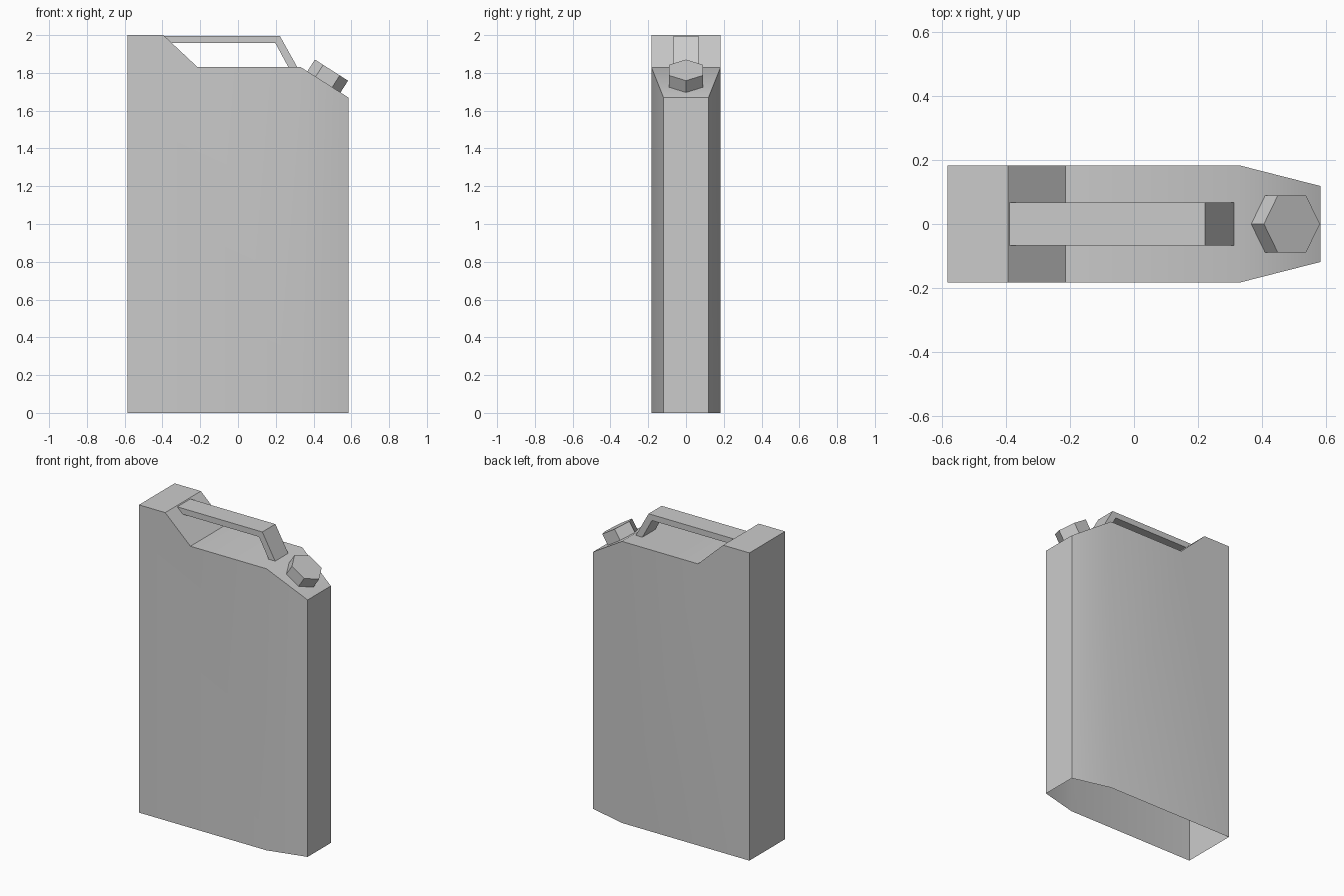
import bpy, bmesh, math
from mathutils import Matrix, Vector

cube = bpy.data.objects.get("Cube")
if cube:
    bpy.data.objects.remove(cube, do_unlink=True)

grey = bpy.data.materials.new("plain grey")
grey.use_nodes = True
colour = (0.6, 0.6, 0.6, 1)
grey.diffuse_color = colour
grey.node_tree.nodes["Principled BSDF"].inputs["Base Color"].default_value = colour


def finish(name, bm):
    """Turn a bmesh into a grey object, smooth over shallow bends only."""
    bmesh.ops.recalc_face_normals(bm, faces=bm.faces)
    mesh = bpy.data.meshes.new(name)
    bm.to_mesh(mesh)
    bm.free()
    mesh.materials.append(grey)
    obj = bpy.data.objects.new(name, mesh)
    bpy.context.collection.objects.link(obj)
    bpy.ops.object.select_all(action='DESELECT')
    bpy.context.view_layer.objects.active = obj
    obj.select_set(True)
    bpy.ops.object.shade_smooth_by_angle(angle=math.radians(40))
    return obj


def slab(name, profile, sides, open_edges=()):
    """Span a profile of (x, z, half width) across y; sides lists the side faces."""
    bm = bmesh.new()
    near = [bm.verts.new((x, -w, z)) for x, z, w in profile]
    far = [bm.verts.new((x, w, z)) for x, z, w in profile]
    n = len(profile)
    for i in range(n):
        if i not in open_edges:
            j = (i + 1) % n
            bm.faces.new((near[i], near[j], far[j], far[i]))
    for side in sides:
        bm.faces.new([near[i] for i in side])
        bm.faces.new([far[i] for i in reversed(side)])
    return finish(name, bm)


# Can body: notched top, tapered pouring end, open underneath
X, W, TAPER, SHOULDER = 0.584, 0.183, 0.333, 1.83
slab("can_body", [
    (-X, 0, W), (TAPER, 0, W), (X, 0, 0.119), (X, 1.67, 0.119),
    (TAPER, SHOULDER, W), (-0.214, SHOULDER, W), (-0.395, 2, W), (-X, 2, W),
], sides=[(0, 1, 4, 5, 6, 7), (1, 2, 3, 4)], open_edges=(0, 1))

# Carrying handle: flat bar bent down to the shoulder
H = 0.067
slab("handle", [
    (-0.39, 1.995, H), (-0.349, 1.957, H), (0.198, 1.957, H),
    (0.267, SHOULDER, H), (0.314, SHOULDER, H), (0.222, 1.995, H),
], sides=[(0, 1, 2, 5), (2, 3, 4, 5)])

# Hexagonal cap standing square to the sloped shoulder
slope = math.atan2(SHOULDER - 1.67, X - TAPER)
thickness = 0.074
foot = Vector((0.455, 0, SHOULDER - (0.455 - TAPER) * math.tan(slope)))
bm = bmesh.new()
bmesh.ops.create_cone(
    bm, cap_ends=True, segments=6, radius1=0.104, radius2=0.104, depth=thickness,
    matrix=Matrix.Translation(foot) @ Matrix.Rotation(slope, 4, 'Y')
    @ Matrix.Translation((0, 0, thickness / 2)) @ Matrix.Rotation(math.pi / 2, 4, 'Z'))
finish("cap", bm)
